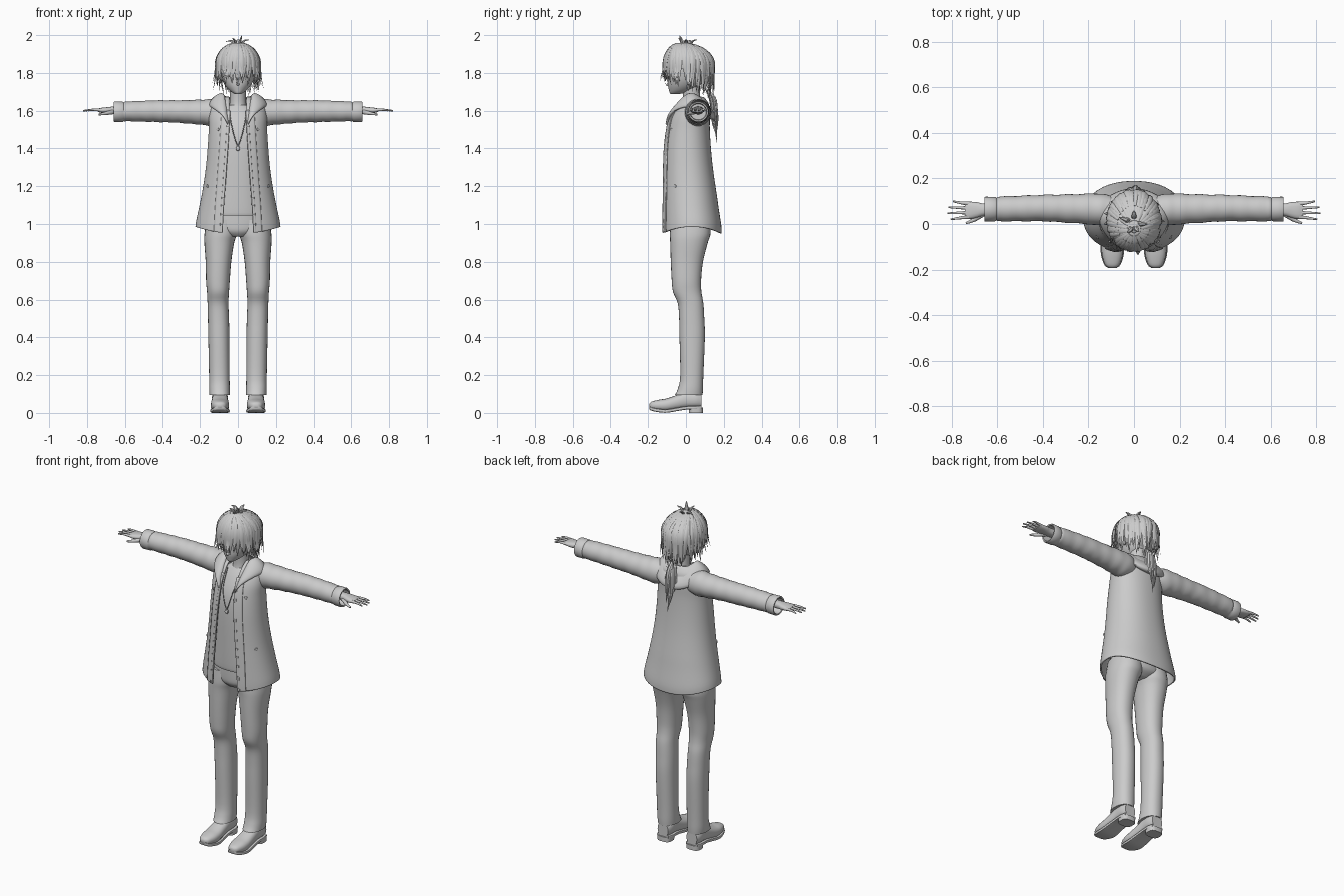
import bpy, bmesh, math, random
from mathutils import Vector as V

random.seed(4)
if "Cube" in bpy.data.objects:
    bpy.data.objects.remove(bpy.data.objects["Cube"])

grey = bpy.data.materials.new("plain_grey")
grey.use_nodes = True
grey.diffuse_color = (0.6, 0.6, 0.6, 1)
grey.node_tree.nodes["Principled BSDF"].inputs["Base Color"].default_value = (0.6, 0.6, 0.6, 1)
X, Y, Z = V((1, 0, 0)), V((0, 1, 0)), V((0, 0, 1))


# ---- helpers
def power(value, p):
    return math.copysign(abs(value) ** (2 / p), value)


def oval(c, u, v, n=24, p=2.0):
    angles = [math.tau * i / n for i in range(n)]
    return [V(c) + u * power(math.cos(a), p) + v * power(math.sin(a), p) for a in angles]


def dense(rows, k=4):
    """Smooth spline through rows of numbers."""
    out = []
    for i in range(len(rows) - 1):
        quad = [rows[max(i - 1, 0)], rows[i], rows[i + 1], rows[min(i + 2, len(rows) - 1)]]
        for j in range(k):
            t = j / k
            out.append([b + t / 2 * (c - a + t * (2 * a - 5 * b + 4 * c - d + t * (3 * (b - c) + d - a)))
                        for a, b, c, d in zip(*quad)])
    return out + [list(rows[-1])]


def build(name, lofts, closed=True, mirror=False, thick=0, angle=50):
    """Skin each list of rings into one object."""
    bm = bmesh.new()
    for rings in lofts:
        verts = [[bm.verts.new(p) for p in ring] for ring in rings]
        n = len(verts[0])
        for a, b in zip(verts, verts[1:]):
            for i in range(n if closed else n - 1):
                j = (i + 1) % n
                bm.faces.new((a[i], a[j], b[j], b[i]))
        if closed:
            bm.faces.new(verts[0])
            bm.faces.new(verts[-1])
    bmesh.ops.recalc_face_normals(bm, faces=bm.faces)
    mesh = bpy.data.meshes.new(name)
    bm.to_mesh(mesh)
    bm.free()
    mesh.materials.append(grey)
    mesh.shade_smooth()
    mesh.set_sharp_from_angle(angle=math.radians(angle))
    obj = bpy.data.objects.new(name, mesh)
    bpy.context.collection.objects.link(obj)
    if thick:
        mod = obj.modifiers.new("thickness", "SOLIDIFY")
        mod.thickness, mod.offset = thick, 0
    if mirror:
        obj.modifiers.new("mirror", "MIRROR")
    return obj


def upright(rows, p=2.0, k=4):
    """Rings stacked in z from rows of (z, half width, front, back)."""
    return [oval((0, (f + b) / 2, z), X * w, Y * (b - f) / 2, 32, p) for z, w, f, b in dense(rows, k)]


def sweep(path, widths, flat=1.0, origin=V((0, 0.02, 1.8)), n=6):
    """Tube along a path, flattened towards an origin point."""
    rings = []
    for i, c in enumerate(path):
        t = (path[min(i + 1, len(path) - 1)] - path[max(i - 1, 0)]).normalized()
        side = t.cross(c - origin).normalized()
        rings.append(oval(c, side * widths[i], side.cross(t) * widths[i] * flat, n))
    return rings


def path_of(*points, k=4):
    return [V(p) for p in dense(points, k)]


# ---- trousers
legs = [(1.02, 0, .165, -.08, .125), (.95, .004, .176, -.085, .13), (.9, .02, .177, -.083, .115),
        (.8, .035, .17, -.08, .09), (.7, .043, .168, -.075, .08), (.64, .047, .163, -.068, .082),
        (.58, .05, .16, -.043, .092), (.5, .047, .158, -.036, .097), (.4, .045, .156, -.034, .1),
        (.2, .044, .152, -.03, .092), (.13, .043, .152, -.042, .09), (.095, .043, .15, -.058, .088)]
build("trouser_legs", [[oval(((i + o) / 2, (f + b) / 2, z), X * (o - i) / 2, Y * (b - f) / 2, 28, 2.2)
                        for z, i, o, f, b in dense(legs)]], mirror=True)
build("trouser_hips", [upright([(.935, .07, -.06, .08), (.96, .14, -.08, .12), (1.0, .165, -.085, .128),
                                (1.1, .15, -.085, .115)])])

# ---- shoes: upper, sole and heel
shoe = [(-.193, .014, .022, .045), (-.18, .031, .014, .056), (-.14, .045, .006, .066), (-.1, .048, .004, .073),
        (-.05, .045, .012, .09), (0, .042, .02, .11), (.05, .043, .022, .11), (.082, .034, .024, .1)]
shoe = dense(shoe)
build("shoe_upper", [[oval((.095, y, (a + b) / 2 + .004), X * w, Z * (b - a) / 2, 20, 2.4)
                      for y, w, a, b in shoe]], mirror=True)
build("shoe_sole", [[oval((.095, y, a + .006), X * (w + .004), Z * .009, 12, 5)
                     for y, w, a, b in shoe]], mirror=True)
build("shoe_heel", [[oval((.095, .053, z), X * w, Y * .037, 24, 3) for z, w in ((0, .042), (.028, .044))]],
      mirror=True)

# ---- shirt, neck and head
build("shirt", [upright([(1.045, .145, -.092, .11), (1.06, .15, -.097, .115), (1.2, .14, -.1, .12),
                         (1.4, .138, -.1, .11), (1.5, .135, -.086, .105), (1.58, .11, -.05, .1),
                         (1.63, .06, -.015, .085)], 2.2)])
build("neck", [upright([(1.56, .06, -.045, .085), (1.62, .046, -.02, .08), (1.67, .042, -.015, .075),
                        (1.74, .044, -.02, .075)])])
build("head", [upright([(1.688, .014, -.08, -.04), (1.695, .028, -.086, 0), (1.71, .048, -.09, .04),
                        (1.735, .069, -.095, .075), (1.77, .086, -.096, .095), (1.82, .096, -.098, .11),
                        (1.87, .093, -.09, .11), (1.91, .075, -.065, .085), (1.935, .035, -.03, .05)])])
build("nose", [[oval((0, y, z), X * r, Z * r, 8) for y, z, r in
                ((-.09, 1.742, .011), (-.1, 1.738, .006), (-.107, 1.736, .001))]])
build("ears", [[oval((x, .025, 1.775), Y * a, Z * b, 14) for x, a, b in
                ((.08, .014, .022), (.094, .02, .03), (.1, .016, .026))]], mirror=True)

# ---- jacket body, open at the front
jacket = dense([(.985, .22, -.122, .185, .085), (1.02, .215, -.123, .183, .083), (1.1, .198, -.122, .168, .078),
                (1.2, .179, -.12, .152, .07), (1.3, .165, -.118, .138, .063), (1.4, .156, -.113, .128, .056),
                (1.5, .15, -.1, .122, .05), (1.57, .15, -.08, .122, .046), (1.63, .138, -.045, .118, .046),
                (1.66, .1, -.012, .1, .046), (1.67, .065, .005, .09, .046)])
P = 2.2


def edge_angle(row, extra=0.0):
    return math.asin(min(.95, (row[4] + extra) / row[1]) ** (P / 2))


def coat_point(row, a, off=0.0):
    z, w, f, b, gap = row
    drop = .035 * math.cos(a) ** 2 * min(1, max(0, (1.15 - z) / .165))
    return V(((w + off) * power(math.sin(a), P),
              (f + b) / 2 - ((b - f) / 2 + off) * power(math.cos(a), P), z - drop))


def coat_rows(rows, start, end, off, n):
    return [[coat_point(r, start(r) + (end(r) - start(r)) * i / n, off) for i in range(n + 1)] for r in rows]


build("jacket_body", [coat_rows(jacket, edge_angle, lambda r: math.tau - edge_angle(r), 0, 56)],
      closed=False, thick=.008)
for name, a, b in (("jacket_placket", 0, .038), ("zip_tape", -.006, .008)):
    build(name, [coat_rows(jacket[:31], lambda r: edge_angle(r, a), lambda r: edge_angle(r, b), .006, 5)],
          closed=False, mirror=True, thick=.006)

# ---- jacket snaps
snaps = []
for z, angle in ((1.19, 1.05), (1.495, .72)):
    row = min(jacket, key=lambda r: abs(r[0] - z))
    p = coat_point(row, angle)
    out = V((math.sin(angle), -math.cos(angle), 0))
    side = out.cross(Z)
    snaps.append([oval(p + out * d, side * r, Z * r, 10) for d, r in ((0, .009), (.007, .008), (.009, .004))])
build("jacket_snaps", snaps, mirror=True)

# ---- hood folded down around the neck
half = [(.052, -.098, 1.535, .012, .008), (.07, -.075, 1.59, .028, .012), (.1, -.02, 1.645, .048, .016),
        (.117, .035, 1.655, .05, .02), (.088, .088, 1.63, .055, .023), (.045, .105, 1.607, .06, .026)]
whole = half + [(0, .109, 1.6, .062, .027)] + [(-r[0], *r[1:]) for r in reversed(half)]
hood = []
for x, y, z, length, depth in dense(whole):
    out = V((x, y - .04, 0)).normalized()
    hood.append(oval((x, y, z), (out - Z) * .7 * length, (out + Z) * .7 * depth, 18))
build("hood", [hood])

# ---- sleeves with soft wrinkles and hollow cuffs
sleeve = dense([(.08, 1.59, .06, .06, .055), (.14, 1.59, .07, .063, .07), (.2, 1.592, .066, .066, .067),
                (.3, 1.595, .06, .068, .062), (.4, 1.597, .058, .07, .058), (.5, 1.597, .055, .068, .056),
                (.6, 1.596, .052, .066, .054)], 6)
sleeve = [(x, z, rz * (1 + .022 * math.sin(x * 95)), y, ry * (1 + .022 * math.sin(x * 70)))
          for x, z, rz, y, ry in sleeve]
sleeve += [(x, 1.594, r, .065, r) for x, r in ((.605, .05), (.612, .054), (.652, .055), (.658, .052),
                                             (.656, .045), (.6, .042))]
build("sleeves", [[oval((x, y, z), Y * ry, Z * rz, 28) for x, z, rz, y, ry in sleeve]], mirror=True)

# ---- hands
palm = dense([(.59, .064, .026, .022), (.66, .063, .027, .02), (.69, .062, .034, .017),
              (.72, .06, .038, .014), (.742, .06, .036, .009)])
hand = [[oval((x, y, 1.602), Y * a, Z * b, 16, 2.4) for x, y, a, b in palm]]
for i, tip in enumerate((.805, .82, .815, .795)):
    y = .031 + i * .0195
    finger = path_of((.725, y, 1.603), (.765, y + (i - 1.5) * .003, 1.605), (tip, y + (i - 1.5) * .007, 1.6))
    hand.append(sweep(finger, [.009 - .0007 * j for j in range(9)], n=10))
thumb = path_of((.66, .048, 1.595), (.7, .02, 1.586), (.738, .004, 1.58))
hand.append(sweep(thumb, [.014 - .0012 * j for j in range(9)], n=10))
build("hands", hand, mirror=True)

# ---- necklace
cord = path_of((.05, -.025, 1.62), (.035, -.09, 1.53), (.015, -.106, 1.45), (0, -.106, 1.41))
build("necklace_cord", [sweep(cord, [.0025] * len(cord))], mirror=True)
build("pendant", [[oval((0, y, 1.4), X * r, Z * r * 1.2, 14) for y, r in
                   ((-.098, .008), (-.104, .011), (-.111, .01), (-.114, .005))]])

# ---- hair: scalp shell, layered locks, crown tufts and tail
bm = bmesh.new()
bmesh.ops.create_uvsphere(bm, u_segments=32, v_segments=20, radius=1)
for v in bm.verts:
    v.co = V((v.co.x * .109, v.co.y * .125 + .015, v.co.z * .115 + 1.84))
bmesh.ops.delete(bm, geom=[v for v in bm.verts if v.co.z < 1.79 - .9 * v.co.y], context="VERTS")
scalp = bpy.data.meshes.new("scalp_hair")
bm.to_mesh(scalp)
bm.free()
scalp.materials.append(grey)
scalp.shade_smooth()
bpy.context.collection.objects.link(bpy.data.objects.new("scalp_hair", scalp))


def taper(s):
    return max(.02, (1 - s ** 2.5) * (.4 + .6 * min(1, s * 3)))


def lock(phi, start, flare, width, lift):
    end = 1.713 + .042 * math.cos(phi) + random.uniform(-.02, .025) + start * .05
    twist, path = random.uniform(-.25, .25), []
    for i in range(11):
        s = start + (1 - start) * i / 10
        theta, fall = min(s / .6, 1) * math.pi / 2, max(0, (s - .6) / .4)
        k, ph = math.sin(theta), phi + twist * s
        grow = k * (1 + flare * fall * fall) * lift
        path.append(V((.113 * grow * math.sin(ph), .045 * k - .03 - .129 * grow * math.cos(ph),
                       1.842 + .115 * lift * math.cos(theta) - fall * (1.842 - end))))
    return sweep(path, [width * taper(i / 10) for i in range(11)], .35)


locks = []
for count, start, flare, width, lift in ((34, .04, -.16, .02, 1), (30, .1, -.06, .017, 1.03),
                                         (24, .25, .04, .014, 1.05), (16, .4, .14, .011, 1.05)):
    for i in range(count):
        phi = math.tau * (i + random.uniform(-.3, .3)) / count
        locks.append(lock(phi, start, flare - .08 * (math.cos(phi) < -.3), width, lift))
build("hair_locks", locks, angle=35)

tufts = []
for x, y, z in ((.022, -.035, 2.0), (-.03, -.04, 1.985), (.06, .0, 1.975), (-.065, .03, 1.965), (.0, .06, 1.975)):
    tuft = path_of((x * .3, y * .3, 1.935), (x * .5, y * .6, 1.968), (x, y, z))
    tufts.append(sweep(tuft, [.013 * taper(i / 8) for i in range(9)], .5))
build("crown_tufts", tufts, angle=35)

tail = []
for x, depth, tip in ((0, .0, 1.42), (.016, .004, 1.47), (-.016, .003, 1.45), (.024, -.008, 1.53),
                      (-.023, -.008, 1.51), (.006, .012, 1.5), (-.008, -.012, 1.46)):
    strand = path_of((x * .3, .1, 1.72), (x * .6, .138 + depth, 1.67), (x * 1.2, .15 + depth, 1.6),
                     (x, .155 + depth, (1.6 + tip) / 2), (x * .4 + .006, .165, tip))
    tail.append(sweep(strand, [.015 * taper(i / 16) for i in range(17)], .6, V((0, 0, 1.6))))
build("hair_tail", tail, angle=35)
build("hair_tie", [[oval((0, .135, z), X * r, Y * r, 12) for z, r in ((1.665, .014), (1.672, .018), (1.68, .014))]])
